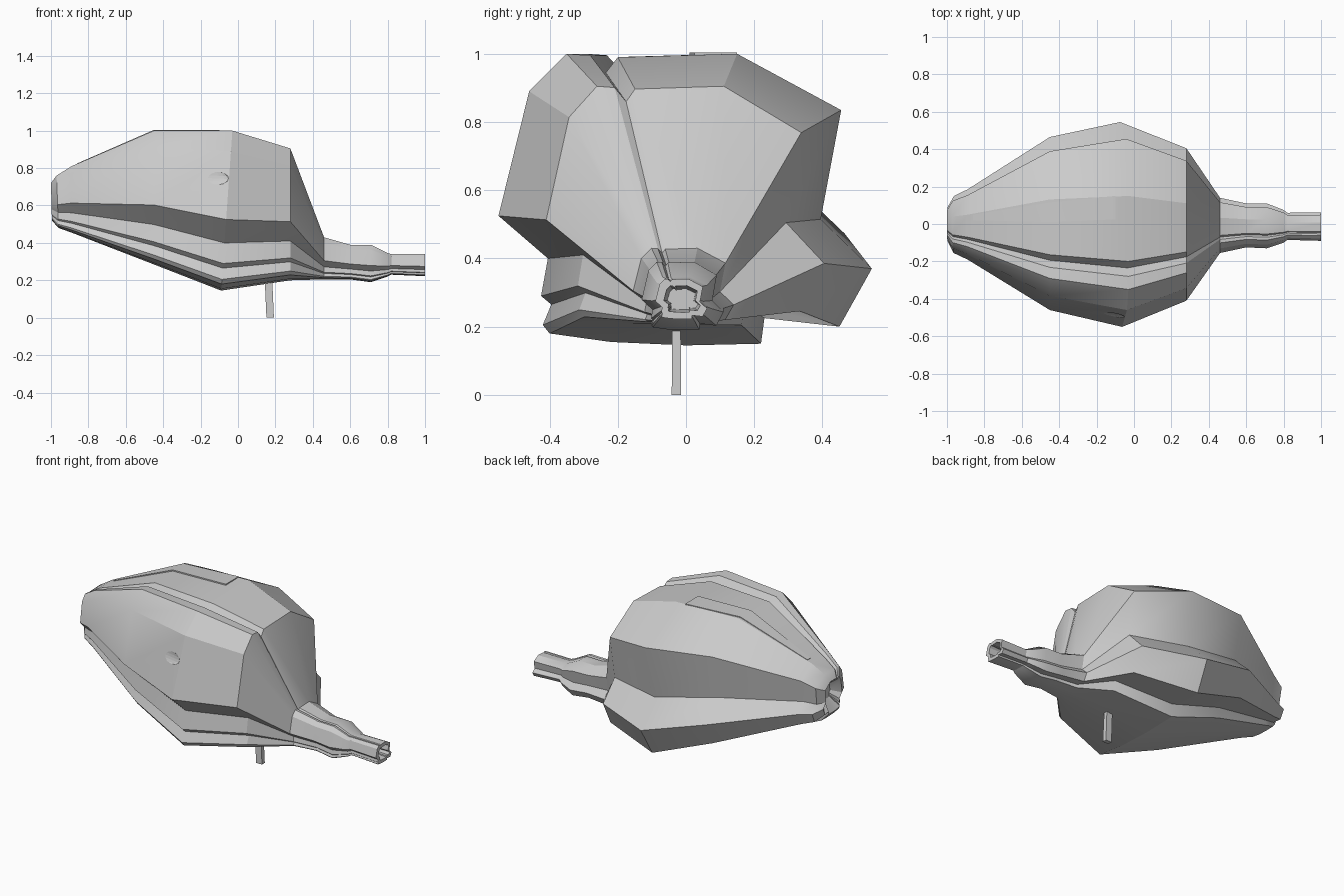
import bpy, bmesh, math
from mathutils import Vector

if "Cube" in bpy.data.objects:
    bpy.data.objects.remove(bpy.data.objects["Cube"])


def loft(name, rings):
    """Skin closed rings of equal length and fan-cap both ends."""
    bm = bmesh.new()
    loops = [[bm.verts.new(p) for p in r] for r in rings]
    n = len(loops[0])
    for a, b in zip(loops, loops[1:]):
        for i in range(n):
            j = (i + 1) % n
            bm.faces.new((a[i], a[j], b[j], b[i]))
    for loop in (loops[0], loops[-1]):
        mid = bm.verts.new(sum((v.co for v in loop), Vector()) / n)
        for i in range(n):
            bm.faces.new((loop[i], loop[(i + 1) % n], mid))
    bmesh.ops.recalc_face_normals(bm, faces=bm.faces)
    me = bpy.data.meshes.new(name)
    bm.to_mesh(me)
    bm.free()
    ob = bpy.data.objects.new(name, me)
    bpy.context.collection.objects.link(ob)
    return ob


def shade(ob, angle=28):
    bpy.ops.object.select_all(action='DESELECT')
    ob.select_set(True)
    bpy.context.view_layer.objects.active = ob
    bpy.ops.object.shade_smooth_by_angle(angle=math.radians(angle))


# Widest cross-section (y, z), seen from the neck end
section = [(0.15, 1.0), (0.455, 0.835), (0.395, 0.515), (0.545, 0.37),
           (0.45, 0.20), (0.23, 0.225), (0.22, 0.15), (0.0, 0.145),
           (-0.22, 0.155), (-0.40, 0.18), (-0.42, 0.205), (-0.395, 0.265),
           (-0.425, 0.29), (-0.405, 0.40), (-0.55, 0.525), (-0.46, 0.89),
           (-0.35, 1.0), (-0.28, 0.995), (-0.235, 0.945), (-0.20, 0.99)]

# Stations: x at bottom, x at top, y min, y max, z min, z max
stations = [(-0.95, -0.95, -0.04, 0.04, 0.59, 0.68),
            (-0.995, -1.0, -0.09, 0.09, 0.52, 0.72),
            (-0.96, -0.97, -0.155, 0.15, 0.48, 0.76),
            (-0.89, -0.89, -0.19, 0.185, 0.455, 0.81),
            (-0.45, -0.45, -0.46, 0.465, 0.285, 1.0),
            (-0.09, -0.03, -0.55, 0.545, 0.145, 1.0),
            (0.28, 0.28, -0.41, 0.405, 0.20, 0.905),
            (0.46, 0.46, -0.155, 0.14, 0.205, 0.43),
            (0.60, 0.60, -0.125, 0.11, 0.205, 0.39),
            (0.71, 0.71, -0.13, 0.11, 0.19, 0.39),
            (0.80, 0.80, -0.10, 0.075, 0.22, 0.345),
            (0.82, 0.82, -0.085, 0.06, 0.23, 0.34),
            (1.0, 1.0, -0.09, 0.062, 0.222, 0.34),
            (1.0, 1.0, -0.065, 0.042, 0.242, 0.32),
            (0.84, 0.84, -0.055, 0.035, 0.25, 0.31)]


def ring(xb, xt, y0, y1, z0, z1):
    pts = []
    for y, z in section:
        u, t = (y + 0.55) / 1.095, (z - 0.145) / 0.855
        pts.append((xb + (xt - xb) * t, y0 + (y1 - y0) * u, z0 + (z1 - z0) * t))
    return pts


# Faceted body with neck and hollow mouth
body = loft("body", [ring(*s) for s in stations])

# Shallow oval dent on the front side
bpy.ops.mesh.primitive_uv_sphere_add(segments=24, ring_count=12, location=(-0.21, -0.495, 0.755))
dent = bpy.context.object
dent.name = "dent_cutter"
dent.scale = (0.16, 0.022, 0.058)
dent.rotation_euler = (math.radians(-13), math.radians(4), 0)
dent.hide_render = True
dent.hide_set(True)
cut = body.modifiers.new("dent", 'BOOLEAN')
cut.object = dent
cut.operation = 'DIFFERENCE'
cut.solver = 'EXACT'
shade(body)

# Thin tapered panel lying along the top
panel = loft("top_panel", [[(x, a, z - 0.02), (x, b, z - 0.02), (x, b, z), (x, a, z)]
                           for x, a, b, z in [(-0.86, 0.02, 0.05, 0.825),
                                              (-0.45, 0.01, 0.115, 1.004),
                                              (-0.10, 0.025, 0.15, 1.004)]])
shade(panel)

# Thin support peg under the body
peg = loft("peg", [[(x, -0.042 - dy, z), (x + 0.04, -0.042 - dy, z),
                    (x + 0.04, -0.014 + dy, z), (x, -0.014 + dy, z)]
                   for x, z, dy in [(0.152, 0.0, 0.0), (0.142, 0.23, -0.002)]])
shade(peg)
